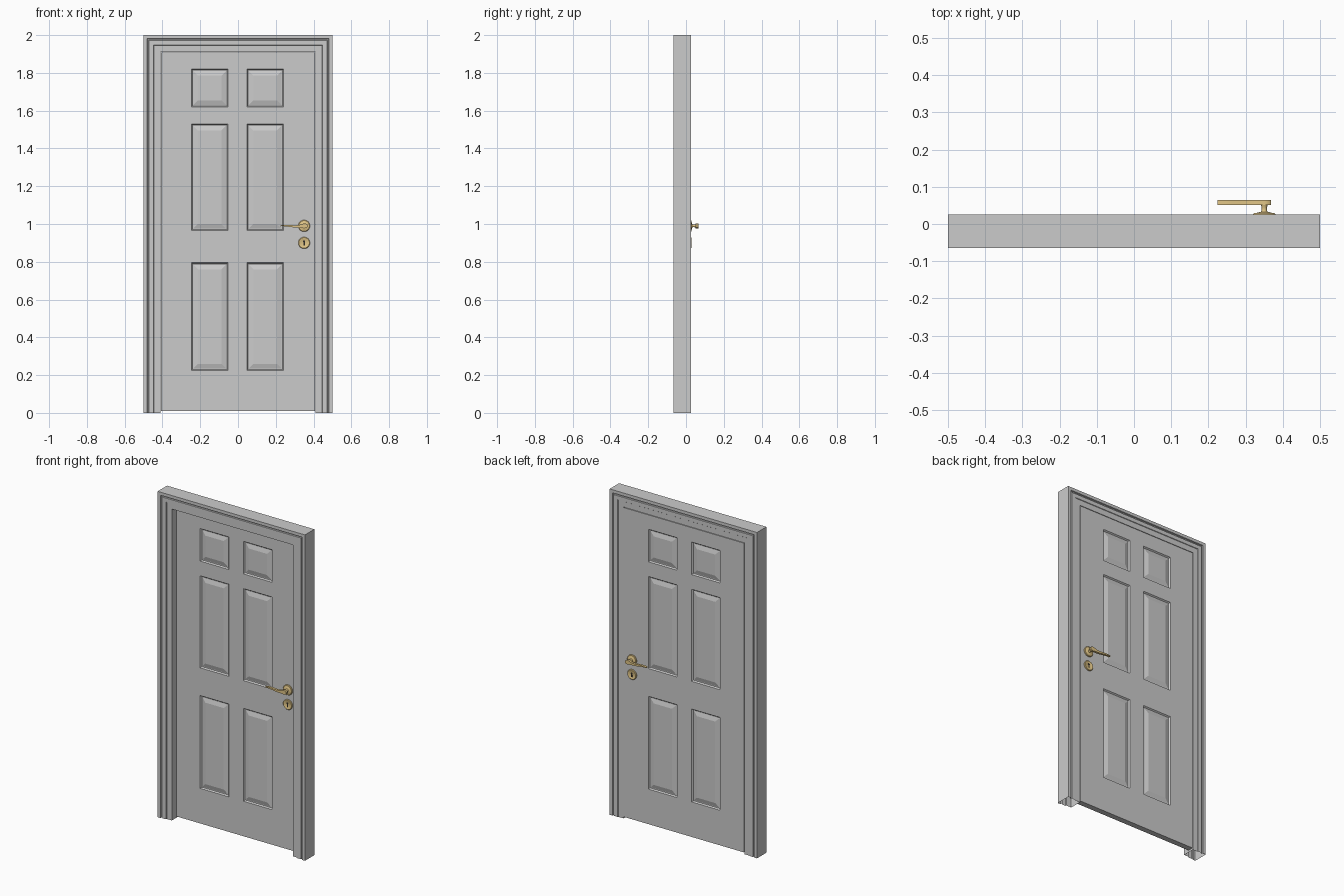
import bpy, bmesh
from math import sin, cos, tau, pi

if "Cube" in bpy.data.objects:
    bpy.data.objects.remove(bpy.data.objects["Cube"])


def material(name, rgb):
    m = bpy.data.materials.new(name)
    m.diffuse_color = (*rgb, 1)
    m.use_nodes = True
    m.node_tree.nodes["Principled BSDF"].inputs["Base Color"].default_value = m.diffuse_color
    return m


BRASS = material("brass", (0.75, 0.56, 0.24))
DARK = material("keyhole_dark", (0.03, 0.025, 0.02))
DOOR_FRONT, DOOR_BACK = -0.014, 0.021


def finish(name, bm, mat=None, smooth=False):
    bmesh.ops.recalc_face_normals(bm, faces=bm.faces)
    me = bpy.data.meshes.new(name)
    bm.to_mesh(me)
    bm.free()
    ob = bpy.data.objects.new(name, me)
    bpy.context.collection.objects.link(ob)
    if mat:
        me.materials.append(mat)
    if smooth:
        bpy.ops.object.select_all(action='DESELECT')
        ob.select_set(True)
        bpy.context.view_layer.objects.active = ob
        bpy.ops.object.shade_smooth_by_angle(angle=0.6)
    return ob


def skin(bm, rings, closed):
    # quads between consecutive vertex rings
    for a, b in zip(rings, rings[1:]):
        n = len(a)
        for i in range(n if closed else n - 1):
            j = (i + 1) % n
            bm.faces.new((a[i], a[j], b[j], b[i]))


def prism(name, pts, y0, y1, mat, smooth=False):
    bm = bmesh.new()
    rings = [[bm.verts.new((x, y, z)) for x, z in pts] for y in (y0, y1)]
    skin(bm, rings, True)
    for r in rings:
        bm.faces.new(r)
    return finish(name, bm, mat, smooth)


def lathe(name, profile, x, z, face, side, mat, n=32):
    # profile of (radius, distance out from the door face)
    bm = bmesh.new()
    rings = [[bm.verts.new((x + r * cos(tau * i / n), face + side * d,
                            z + r * sin(tau * i / n))) for i in range(n)]
             for r, d in profile]
    skin(bm, rings, True)
    bm.faces.new(rings[0])
    bm.faces.new(rings[-1])
    return finish(name, bm, mat, True)


# frame: moulded section (inset from the outer edge, y) swept over a mitred U path
section = [(0, -0.065), (0.019, -0.065), (0.021, -0.055), (0.027, -0.055),
           (0.029, -0.061), (0.053, -0.061), (0.055, -0.055), (0.089, -0.055),
           (0.089, 0.021), (0.055, 0.021), (0.053, 0.024), (0.029, 0.024),
           (0.027, 0.018), (0.021, 0.018), (0.019, 0.026), (0, 0.026)]
bm = bmesh.new()
path = [(-1, False), (-1, True), (1, True), (1, False)]
skin(bm, [[bm.verts.new((s * (0.5 - u), y, 2 - u if top else 0)) for u, y in section]
          for s, top in path], True)
finish("door_frame", bm)

# door leaf: gridded slab with six raised panels on both sides
xs = [-0.408, -0.247, -0.053, 0.047, 0.241, 0.408]
zs = [0.01, 0.225, 0.795, 0.965, 1.53, 1.62, 1.82, 1.908]
bm = bmesh.new()
skin(bm, [[bm.verts.new((x, DOOR_FRONT, z)) for x in xs] for z in zs], False)
ext = bmesh.ops.extrude_face_region(bm, geom=bm.faces[:])["geom"]
bmesh.ops.translate(bm, vec=(0, DOOR_BACK - DOOR_FRONT, 0),
                    verts=[v for v in ext if isinstance(v, bmesh.types.BMVert)])
bmesh.ops.recalc_face_normals(bm, faces=bm.faces)


def is_panel(f):
    c = f.calc_center_median()
    return (abs(f.normal.y) > 0.9
            and any(abs(c.x - (xs[i] + xs[i + 1]) / 2) < 0.001 for i in (1, 3))
            and any(abs(c.z - (zs[i] + zs[i + 1]) / 2) < 0.001 for i in (1, 3, 5)))


panels = [f for f in bm.faces if is_panel(f)]
for width, depth in ((0.006, -0.008), (0.005, 0), (0.024, 0.007)):
    bmesh.ops.inset_individual(bm, faces=panels, thickness=width, depth=depth,
                               use_even_offset=True)
finish("door_leaf", bm)

# handle sets, front and back
HX, HZ, KZ = 0.35, 0.99, 0.90
lever_mid = [(0.368, 0.990, 0.006), (0.362, 0.990, 0.011), (0.35, 0.990, 0.013),
             (0.338, 0.989, 0.010), (0.322, 0.987, 0.007), (0.30, 0.987, 0.006),
             (0.28, 0.989, 0.005), (0.26, 0.991, 0.0045), (0.24, 0.992, 0.0035),
             (0.225, 0.990, 0.002)]
lever = ([(x, z + h) for x, z, h in lever_mid]
         + [(x, z - h) for x, z, h in reversed(lever_mid)])
# keyhole: round top on a straight slot
slot = [(HX + 0.006 * cos(a), KZ + 0.008 + 0.006 * sin(a))
        for a in [-0.9 + (pi + 1.8) * i / 12 for i in range(13)]]
slot += [(HX - 0.0045, KZ - 0.015), (HX + 0.0045, KZ - 0.015)]

for label, face, side in (("front", DOOR_FRONT, -1), ("back", DOOR_BACK, 1)):
    lathe(label + "_handle_rosette",
          [(0.031, 0), (0.031, 0.005), (0.028, 0.008), (0.022, 0.008),
           (0.018, 0.010), (0.012, 0.011)], HX, HZ, face, side, BRASS)
    lathe(label + "_handle_neck",
          [(0.010, 0.009), (0.007, 0.016), (0.007, 0.024), (0.010, 0.032)],
          HX, HZ, face, side, BRASS)
    prism(label + "_handle_lever", lever, face + side * 0.030,
          face + side * 0.044, BRASS, True)
    lathe(label + "_keyhole_plate",
          [(0.031, 0), (0.031, 0.004), (0.028, 0.007), (0.022, 0.007),
           (0.020, 0.006)], HX, KZ, face, side, BRASS)
    prism(label + "_keyhole", slot, face + side * 0.003, face + side * 0.0066, DARK)
